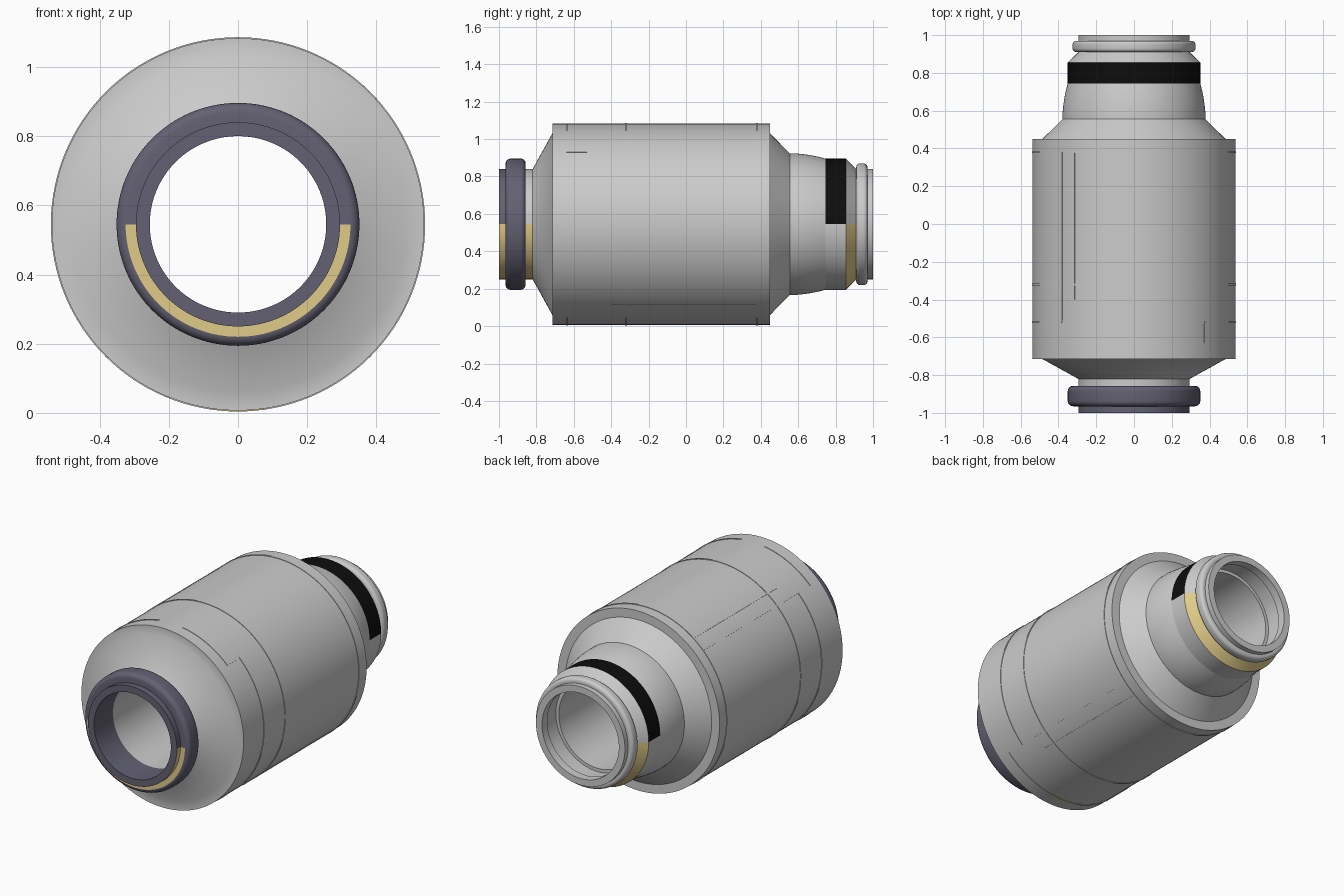
import bpy, math

if "Cube" in bpy.data.objects:
    bpy.data.objects.remove(bpy.data.objects["Cube"])

CZ = 0.545      # height of the long axis
SEG = 128       # sides of a full turn


def material(name, col):
    m = bpy.data.materials.new(name)
    m.diffuse_color = (*col, 1)
    m.use_nodes = True
    m.node_tree.nodes["Principled BSDF"].inputs["Base Color"].default_value = m.diffuse_color
    return m


PURPLE = material("dark_violet", (0.125, 0.12, 0.17))
YELLOW = material("pale_yellow", (0.75, 0.6, 0.25))
BLACK = material("black", (0.004, 0.004, 0.004))


def lathe(name, profile, a0=0, a1=360, mat=None, closed=False):
    """Sweep (y, r) points about the y axis; outer points run toward +y."""
    full = a1 - a0 >= 360
    n = max(2, round(SEG * (a1 - a0) / 360))
    cols = n if full else n + 1
    k = len(profile)
    verts, faces = [], []
    for j in range(cols):
        a = math.radians(a0 + (a1 - a0) * j / n)
        verts += [(r * math.cos(a), y, CZ + r * math.sin(a)) for y, r in profile]
    for j in range(n):
        b, c = j * k, ((j + 1) % cols) * k
        for i in range(k if closed else k - 1):
            i2 = (i + 1) % k
            faces.append((b + i, b + i2, c + i2, c + i))
    if closed and not full:
        faces.append(tuple(reversed(range(k))))
        faces.append(tuple((cols - 1) * k + i for i in range(k)))
    me = bpy.data.meshes.new(name)
    me.from_pydata(verts, [], faces)
    me.shade_smooth()
    me.set_sharp_from_angle(angle=math.radians(30))
    if mat:
        me.materials.append(mat)
    ob = bpy.data.objects.new(name, me)
    bpy.context.collection.objects.link(ob)
    return ob


def rounded(y0, y1, r_in, r_out, rad, steps=6):
    """Outer profile of a ring with rounded shoulders."""
    pts = [(y0, r_in)]
    for cy, s in ((y0 + rad, 180), (y1 - rad, 90)):
        for i in range(steps + 1):
            t = math.radians(s - 90 * i / steps)
            pts.append((cy + rad * math.cos(t), r_out - rad + rad * math.sin(t)))
    return pts + [(y1, r_in)]


# main drum with its two tapered ends and rear dome
lathe("body", [(-0.82, 0.295), (-0.715, 0.485), (-0.715, 0.538), (0.45, 0.538),
               (0.45, 0.485), (0.555, 0.378)])
lathe("rear_dome", [(0.555, 0.378), (0.59, 0.378), (0.63, 0.374), (0.67, 0.368),
                    (0.71, 0.36), (0.745, 0.351)])

# rear band and taper, split into upper and lower halves
lathe("rear_band_upper", [(0.745, 0.351), (0.855, 0.351)], 0, 180, BLACK)
lathe("rear_band_lower", [(0.745, 0.351), (0.855, 0.351)], 180, 360)
lathe("rear_taper_upper", [(0.855, 0.351), (0.91, 0.295)], 0, 180)
lathe("rear_taper_lower", [(0.855, 0.351), (0.91, 0.295)], 180, 360, YELLOW)

# rear collar and lip
lathe("rear_collar", rounded(0.91, 0.97, 0.295, 0.325, 0.02))
lathe("rear_lip", [(0.97, 0.295), (1.0, 0.295), (1.0, 0.255)])

# bore through the middle, with a recess behind the rear lip
lathe("bore", [(1.0, 0.255), (0.95, 0.255), (0.95, 0.275), (0.84, 0.275),
               (0.84, 0.255), (-0.82, 0.255)])
lathe("front_bore", [(-0.82, 0.255), (-1.0, 0.255), (-1.0, 0.295)], mat=PURPLE)

# front ring and the half-coloured neck on each side of it
lathe("front_ring", rounded(-0.965, -0.857, 0.295, 0.351, 0.028), mat=PURPLE)
for half, a, m_lip, m_neck in (("upper", 0, PURPLE, None), ("lower", 180, YELLOW, YELLOW)):
    lathe("front_lip_" + half, [(-1.0, 0.295), (-0.965, 0.295)], a, a + 180, m_lip)
    lathe("front_neck_" + half, [(-0.857, 0.295), (-0.82, 0.295)], a, a + 180, m_neck)
lathe("ring_front_inlay", [(-0.967, 0.325), (-0.967, 0.295)][::-1][::-1][::-1], 180, 360, YELLOW)
lathe("ring_rear_inlay", [(-0.855, 0.325), (-0.855, 0.295)], 180, 360, YELLOW)


# raised seam lines on the drum
def seam(name, y0, y1, a0, a1, mat=None):
    lathe(name, [(y0, 0.53), (y0, 0.541), (y1, 0.541), (y1, 0.53)], a0, a1, mat, closed=True)


W = 0.005
for y in (-0.32, 0.38):
    seam("ring_seam", y - W, y + W, 0, 360)
for turn in (0, 180):               # pattern repeats after half a turn
    seam("long_seam", -0.51, 0.38, 134.6 + turn, 135.4 + turn)
    seam("short_seam", -0.40, 0.38, 125.6 + turn, 126.4 + turn)
    seam("jog_seam", -0.64, -0.53, 45.6 + turn, 46.4 + turn)
    seam("side_seam", -0.525, -0.515, 135 + turn, 226 + turn)
    seam("front_seam_a", -0.64, -0.63, 46 + turn, 81.5 + turn)
    seam("front_seam_b", -0.64, -0.63, 98.5 + turn, 135 + turn)
seam("bottom_marker", -0.64, -0.63, 262, 278, YELLOW)
